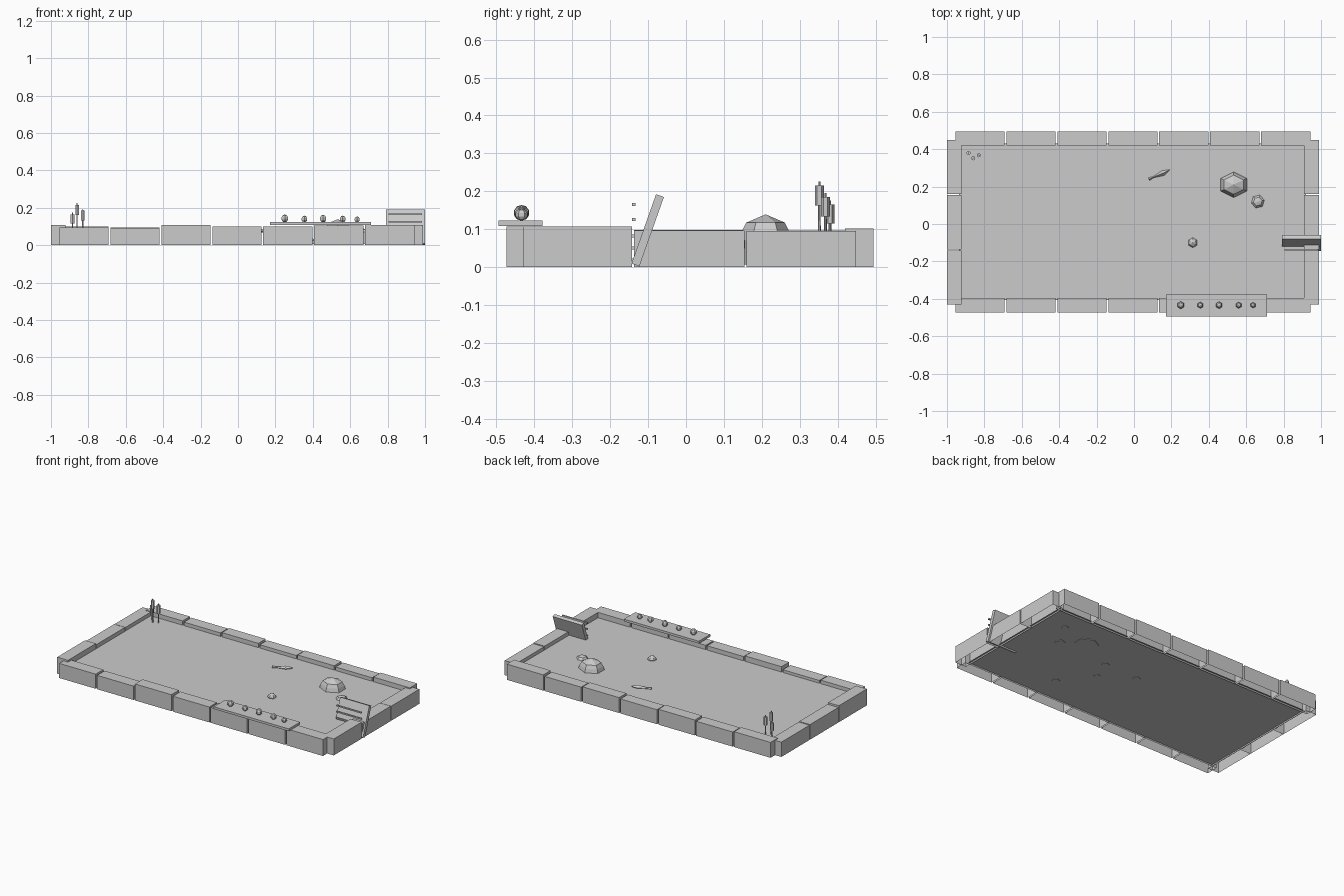
import bpy, bmesh, math, random
from mathutils import Matrix, Vector

random.seed(4)
cube = bpy.data.objects.get("Cube")
if cube:
    bpy.data.objects.remove(cube, do_unlink=True)

grey = bpy.data.materials.new("stone_grey")
grey.use_nodes = True
GREY = (0.6, 0.6, 0.6, 1)
grey.diffuse_color = GREY
grey.node_tree.nodes["Principled BSDF"].inputs["Base Color"].default_value = GREY


def finish(bm, name):
    bmesh.ops.recalc_face_normals(bm, faces=bm.faces)
    mesh = bpy.data.meshes.new(name)
    bm.to_mesh(mesh)
    bm.free()
    mesh.materials.append(grey)
    obj = bpy.data.objects.new(name, mesh)
    bpy.context.collection.objects.link(obj)
    return obj


def box(name, x0, x1, y0, y1, z0, z1, open_bottom=False):
    bm = bmesh.new()
    size = Matrix.Diagonal((x1 - x0, y1 - y0, z1 - z0, 1))
    place = Matrix.Translation(((x0 + x1) / 2, (y0 + y1) / 2, (z0 + z1) / 2))
    bmesh.ops.create_cube(bm, size=1, matrix=place @ size)
    if open_bottom:
        under = [f for f in bm.faces if f.calc_center_median().z < z0 + 1e-5]
        bmesh.ops.delete(bm, geom=under, context='FACES')
    return finish(bm, name)


def sheet(name, z):
    bm = bmesh.new()
    corners = [(-0.935, -0.405), (0.92, -0.405), (0.92, 0.43), (-0.935, 0.43)]
    bm.faces.new([bm.verts.new((x, y, z)) for x, y in corners])
    return finish(bm, name)


def ball(name, x, y, z, r):
    bm = bmesh.new()
    bmesh.ops.create_uvsphere(bm, u_segments=6, v_segments=5, radius=r,
                              matrix=Matrix.Translation((x, y, z)))
    return finish(bm, name)


def taper(name, start, end, r0, r1, sides=6):
    """Cylinder or cone running from start to end."""
    a, b = Vector(start), Vector(end)
    turn = (b - a).to_track_quat('Z', 'Y').to_matrix().to_4x4()
    bm = bmesh.new()
    bmesh.ops.create_cone(bm, cap_ends=True, segments=sides, radius1=r0, radius2=r1,
                          depth=(b - a).length,
                          matrix=Matrix.Translation((a + b) / 2) @ turn)
    return finish(bm, name)


def rock(name, x, y, profile, stretch=1.0, spin=0.0, sides=6):
    """Faceted dome from (radius, height) rings and a closing point."""
    bm = bmesh.new()
    rings = []
    for r, z in profile[:-1]:
        angles = [spin + math.tau * i / sides for i in range(sides)]
        rings.append([bm.verts.new((x + stretch * r * math.sin(a), y + r * math.cos(a), z))
                      for a in angles])
    tip = bm.verts.new((x, y, profile[-1][1]))
    bm.faces.new(rings[0])
    for i in range(sides):
        j = (i + 1) % sides
        for low, high in zip(rings, rings[1:]):
            bm.faces.new((low[i], low[j], high[j], high[i]))
        bm.faces.new((rings[-1][i], rings[-1][j], tip))
    return finish(bm, name)


# Stone border: long rows front and back, short rows at the ends
front_heights = [0.095, 0.09, 0.107, 0.1, 0.1, 0.105, 0.107]
back_heights = [0.1, 0.095, 0.1, 0.094, 0.1, 0.095, 0.102]
step = 0.2725
for i, (hf, hb) in enumerate(zip(front_heights, back_heights)):
    x0 = -0.955 + i * step
    box(f"front_stone_{i + 1}", x0, x0 + step - 0.01, -0.473, -0.395, 0, hf, True)
    box(f"back_stone_{i + 1}", x0, x0 + step - 0.01, 0.42, 0.495, 0, hb, True)
side_cuts = [-0.43, -0.137, 0.16, 0.455]
for i, (hl, hr) in enumerate([(0.107, 0.107), (0.098, 0.097), (0.096, 0.095)]):
    y0, y1 = side_cuts[i], side_cuts[i + 1] - 0.006
    box(f"right_end_stone_{i + 1}", -1.0, -0.922, y0, y1, 0, hl, True)
    box(f"left_end_stone_{i + 1}", 0.91, 0.99, y0, y1, 0, hr, True)

# Pond floor and water
sheet("pond_floor", 0.01)
sheet("water", 0.072)

# Rocks standing in the pond, and pebbles under the water
rock("large_rock", 0.533, 0.21,
     [(0.065, 0.007), (0.069, 0.07), (0.062, 0.095), (0.051, 0.117), (0, 0.139)],
     stretch=1.18)
rock("small_rock", 0.662, 0.12,
     [(0.034, 0.007), (0.038, 0.07), (0.024, 0.085), (0, 0.091)], spin=0.3)
pebbles = [(0.75, 0.275), (0.4, -0.226), (0.25, -0.035), (0.3, 0.1), (0.056, 0.09)]
for i, (x, y) in enumerate(pebbles):
    rock(f"pebble_{i + 1}", x, y, [(0.02, 0.007), (0.018, 0.025), (0, 0.035)],
         stretch=1.2, spin=random.random())

# Floating bud and dart-shaped floater
rock("floating_bud", 0.314, -0.1,
     [(0.02, 0.06), (0.027, 0.076), (0.018, 0.09), (0, 0.1)])
taper("floater_front", (0.155, 0.272, 0.078), (0.19, 0.289, 0.08), 0.014, 0.002, 4)
taper("floater_back", (0.1, 0.249, 0.076), (0.155, 0.272, 0.078), 0.003, 0.014, 4)
taper("floater_tail", (0.08, 0.24, 0.076), (0.105, 0.251, 0.076), 0.009, 0.003, 4)

# Plank on the front border with a row of balls
box("plank", 0.172, 0.712, -0.495, -0.378, 0.108, 0.123)
row = [(0.25, 0.021), (0.355, 0.018), (0.455, 0.02), (0.56, 0.018), (0.637, 0.016)]
for i, (x, r) in enumerate(row):
    ball(f"plank_ball_{i + 1}", x, -0.434, 0.122 + r, r)

# Leaning board with thin rods in front of it
board = box("leaning_board", -0.105, 0.105, -0.011, 0.011, -0.097, 0.097)
board.location = (0.895, -0.101, 0.097)
board.rotation_euler.x = math.radians(-19.5)
for i, z in enumerate([0.165, 0.125, 0.082, 0.05, 0.018]):
    box(f"board_rod_{i + 1}", 0.805, 0.985, -0.142, -0.133, z - 0.004, z + 0.004)

# Reeds in the corner: stem and thick head
reeds = [(-0.885, 0.38, 0.115, 0.165), (-0.86, 0.352, 0.162, 0.215), (-0.83, 0.368, 0.133, 0.185)]
for i, (x, y, low, high) in enumerate(reeds):
    taper(f"reed_stem_{i + 1}", (x, y, 0.01), (x, y, high + 0.01), 0.004, 0.003)
    taper(f"reed_head_{i + 1}", (x, y, low), (x, y, high), 0.0115, 0.0115)
